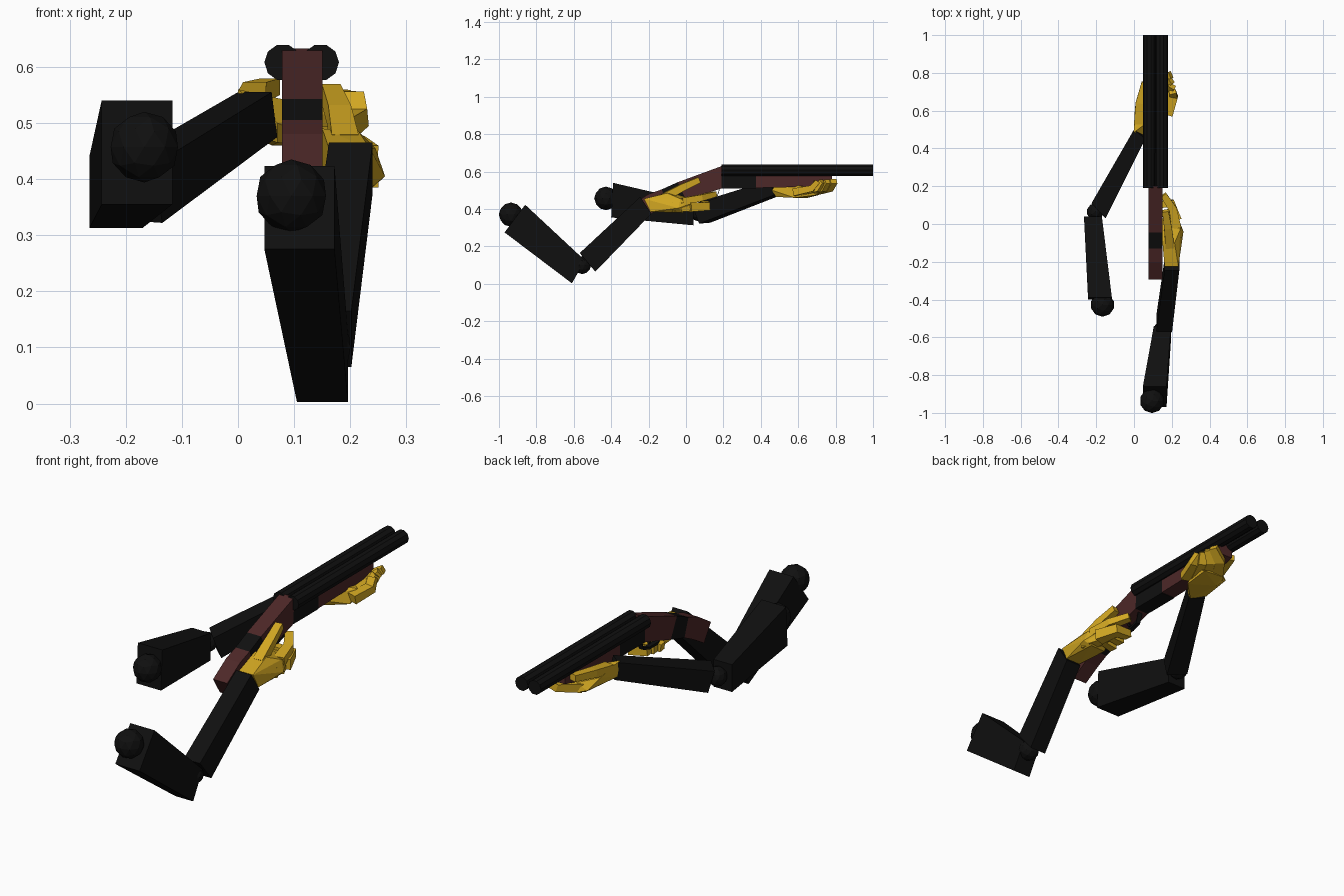
import bpy, bmesh, math
from mathutils import Vector

if "Cube" in bpy.data.objects:
    bpy.data.objects.remove(bpy.data.objects["Cube"])


def material(name, rgb):
    m = bpy.data.materials.new(name)
    m.diffuse_color = (*rgb, 1)
    m.use_nodes = True
    m.node_tree.nodes["Principled BSDF"].inputs["Base Color"].default_value = m.diffuse_color
    return m


BLACK = material("black", (0.005, 0.005, 0.005))
WOOD = material("dark red wood", (0.075, 0.021, 0.021))
YELLOW = material("yellow glove", (0.65, 0.39, 0.016))


def finish(name, bm, mat):
    bmesh.ops.recalc_face_normals(bm, faces=bm.faces)
    me = bpy.data.meshes.new(name)
    bm.to_mesh(me)
    bm.free()
    me.materials.append(mat)
    ob = bpy.data.objects.new(name, me)
    bpy.context.collection.objects.link(ob)
    return ob


def loft(name, sections, mat):
    """Skin a chain of equal-sized rings and cap both ends."""
    bm = bmesh.new()
    rings = [[bm.verts.new(p) for p in s] for s in sections]
    n = len(rings[0])
    for a, b in zip(rings, rings[1:]):
        for i in range(n):
            j = (i + 1) % n
            bm.faces.new((a[i], a[j], b[j], b[i]))
    bm.faces.new(rings[0])
    bm.faces.new(rings[-1])
    return finish(name, bm, mat)


def slab(x0, x1, top, bottom):
    """Rectangular ring: x range, with (y, z) of its top and bottom edges."""
    return [(x0, *top), (x1, *top), (x1, *bottom), (x0, *bottom)]


def hull(name, points, mat):
    bm = bmesh.new()
    for p in points:
        bm.verts.new(p)
    res = bmesh.ops.convex_hull(bm, input=bm.verts)
    junk = [v for v in bm.verts if not v.link_faces]
    bmesh.ops.delete(bm, geom=junk, context='VERTS')
    bmesh.ops.dissolve_limit(bm, angle_limit=0.02, verts=bm.verts, edges=bm.edges)
    return finish(name, bm, mat)


def ball(name, centre, r, mat):
    bm = bmesh.new()
    bmesh.ops.create_icosphere(bm, subdivisions=2, radius=r)
    bmesh.ops.translate(bm, verts=bm.verts, vec=centre)
    return finish(name, bm, mat)


def finger(name, path, w, h):
    """Tapered box digit that follows a short path of points."""
    pts = [Vector(p) for p in path]
    rings = []
    for i, p in enumerate(pts):
        d = (pts[min(i + 1, len(pts) - 1)] - pts[max(i - 1, 0)]).normalized()
        side = d.cross(Vector((0, 0, 1))).normalized()
        up = side.cross(d)
        k = 1 - 0.3 * i / (len(pts) - 1)
        rings.append([p + side * (a * w * k) + up * (b * h * k)
                      for a, b in ((-.5, .5), (.5, .5), (.5, -.5), (-.5, -.5))])
    return loft(name, rings, YELLOW)


# Twin barrels
for side, x in (("left", 0.08), ("right", 0.147)):
    rings = [[(x + 0.033 * math.cos(math.tau * i / 10),
               y, 0.608 + 0.033 * math.sin(math.tau * (i + .5) / 10 - math.tau / 20))
              for i in range(10)] for y in (0.19, 1.0)]
    loft(side + "_barrel", rings, BLACK)

# Receiver and fore-end under the barrels
X0, X1 = 0.078, 0.151
loft("receiver", [slab(X0, X1, (0.19, 0.61), (0.19, 0.51)),
                  slab(X0, X1, (0.375, 0.61), (0.375, 0.51))], BLACK)
loft("fore_end", [slab(X0, X1, (0.375, 0.60), (0.375, 0.513)),
                  slab(X0, X1, (0.70, 0.60), (0.70, 0.52)),
                  slab(X0, X1, (0.78, 0.60), (0.78, 0.54))], WOOD)

# Stock with a black band round the wrist, then the sawn-off grip
cuts = [((0.20, 0.633), (0.19, 0.51)), ((-0.045, 0.543), (0.0, 0.45)),
        ((-0.13, 0.505), (-0.10, 0.42)), ((-0.20, 0.48), (-0.16, 0.39)),
        ((-0.295, 0.42), (-0.245, 0.34))]
rings = [slab(X0, X1, *c) for c in cuts]
loft("stock", rings[0:2], WOOD)
loft("stock_band", rings[1:3], BLACK)
loft("grip", rings[2:], WOOD)

# Trigger guard and trigger
guard = [(0.18, 0.515), (0.165, 0.47), (0.12, 0.455), (0.06, 0.455), (0.03, 0.475)]
loft("trigger_guard", [slab(0.103, 0.126, (y, z), (y, z - 0.012)) for y, z in guard], BLACK)
loft("trigger", [slab(0.109, 0.12, (0.10, 0.50), (0.085, 0.50)),
                 slab(0.109, 0.12, (0.115, 0.465), (0.105, 0.465))], BLACK)

# Right arm
ball("right_shoulder", (0.095, -0.936, 0.37), 0.065, BLACK)
loft("right_upper_arm", [slab(0.047, 0.172, (-0.86, 0.423), (-0.97, 0.275)),
                         slab(0.105, 0.196, (-0.54, 0.125), (-0.61, 0.003))], BLACK)
ball("right_elbow", (0.155, -0.555, 0.10), 0.048, BLACK)
loft("right_forearm", [slab(0.118, 0.202, (-0.568, 0.165), (-0.485, 0.065)),
                       slab(0.162, 0.24, (-0.245, 0.465), (-0.185, 0.375))], BLACK)

# Left arm
ball("left_shoulder", (-0.167, -0.428, 0.457), 0.063, BLACK)
loft("left_upper_arm", [slab(-0.243, -0.117, (-0.39, 0.54), (-0.40, 0.355)),
                        slab(-0.265, -0.17, (0.04, 0.44), (0.04, 0.313))], BLACK)
ball("left_elbow", (-0.205, 0.065, 0.38), 0.045, BLACK)
loft("left_forearm", [[(-0.225, 0.11, 0.425), (-0.15, 0.03, 0.425),
                       (-0.135, 0.07, 0.322), (-0.205, 0.13, 0.327)],
                      [(0.0, 0.50, 0.555), (0.06, 0.45, 0.555),
                       (0.07, 0.47, 0.475), (0.01, 0.51, 0.475)]], BLACK)

# Right hand: palm on the side of the grip, thumb on top, fingers forward
hull("right_palm", [(0.162, -0.225, 0.455), (0.235, -0.225, 0.455),
                    (0.162, -0.19, 0.385), (0.238, -0.19, 0.385),
                    (0.15, -0.09, 0.49), (0.215, -0.10, 0.485),
                    (0.262, -0.04, 0.405), (0.245, -0.03, 0.455),
                    (0.15, -0.03, 0.385), (0.235, -0.02, 0.38),
                    (0.15, 0.03, 0.455), (0.235, 0.03, 0.43)], YELLOW)
finger("right_thumb", [(0.19, -0.12, 0.46), (0.18, -0.02, 0.515), (0.165, 0.07, 0.555)], 0.048, 0.045)
finger("right_index_finger", [(0.225, -0.02, 0.44), (0.205, 0.08, 0.46), (0.155, 0.155, 0.48)], 0.05, 0.04)
for i, n in enumerate(("middle", "ring", "little")):
    y = 0.09 - 0.05 * i
    finger(f"right_{n}_finger", [(0.225, y - 0.07, 0.41), (0.195, y + 0.02, 0.415),
                                 (0.12, y + 0.01, 0.425 - 0.01 * i)], 0.055, 0.05)

# Left hand: palm cradling the fore-end, thumb on the left, fingers on the right
hull("left_palm", [(0.0, 0.485, 0.56), (0.07, 0.46, 0.50), (0.0, 0.505, 0.49),
                   (0.07, 0.48, 0.465), (0.005, 0.62, 0.53), (0.03, 0.68, 0.485),
                   (0.075, 0.71, 0.475), (0.17, 0.58, 0.46), (0.18, 0.62, 0.52),
                   (0.06, 0.65, 0.46), (0.17, 0.70, 0.475), (0.08, 0.70, 0.515)], YELLOW)
finger("left_thumb", [(0.025, 0.53, 0.535), (0.03, 0.64, 0.555), (0.058, 0.75, 0.565)], 0.05, 0.042)
for i, n in enumerate(("index", "middle", "ring", "little")):
    x, y = 0.075 + 0.035 * i, 0.69 - 0.03 * i
    finger(f"left_{n}_finger", [(x, y - 0.02, 0.49), (x + 0.06 - 0.01 * i, y + 0.075, 0.51),
                                (0.195 + 0.003 * i, y + 0.10, 0.548)], 0.052, 0.04)
